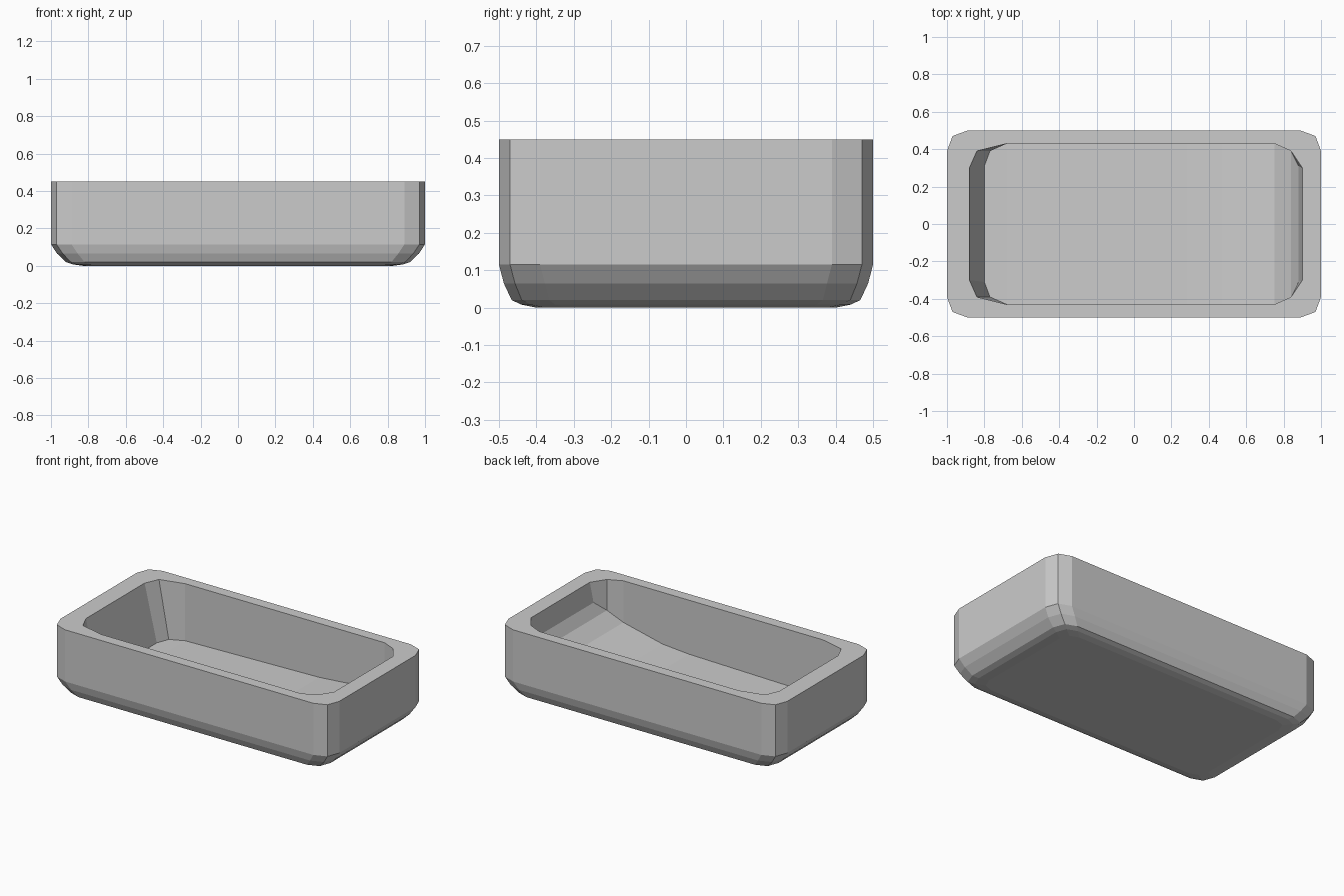
import bpy, bmesh

if "Cube" in bpy.data.objects:
    bpy.data.objects.remove(bpy.data.objects["Cube"])

bm = bmesh.new()


def ring(hx, hy, r, z):
    """Rounded rectangle with three points per corner."""
    k = r * 0.27
    q = [(hx, hy - r), (hx - k, hy - k), (hx - r, hy)]
    pts = q + [(-x, y) for x, y in reversed(q)]
    pts += [(-x, -y) for x, y in pts]
    return [bm.verts.new((x, y, z)) for x, y in pts]


# Outer shell: half length, half width, corner radius, height
outer = [ring(*p) for p in [
    (1.0, 0.5, 0.11, 0.45), (1.0, 0.5, 0.11, 0.115), (0.967, 0.487, 0.11, 0.065),
    (0.92, 0.466, 0.10, 0.02), (0.885, 0.44, 0.09, 0.008), (0.83, 0.40, 0.08, 0.0)]]
n = len(outer[0])
for a, b in zip(outer, outer[1:]):
    for i in range(n):
        j = (i + 1) % n
        bm.faces.new((a[i], b[i], b[j], a[j]))
bm.faces.new(outer[-1])

# Basin stations: rim x, rim half width, floor x, floor half width, floor height
stations = [
    (-0.88, 0.30, -0.80, 0.31, 0.08), (-0.84, 0.39, -0.77, 0.39, 0.08),
    (-0.68, 0.43, -0.68, 0.43, 0.08), (0.28, 0.43, 0.28, 0.43, 0.10),
    (0.47, 0.43, 0.47, 0.43, 0.115), (0.75, 0.43, 0.75, 0.43, 0.18),
    (0.84, 0.39, 0.84, 0.39, 0.25), (0.90, 0.30, 0.88, 0.31, 0.32)]
rows = []
for xt, wt, xb, wb, z in stations:
    rows.append([bm.verts.new(c) for c in
                 [(xt, -wt, 0.45), (xb, -wb, z), (xb, wb, z), (xt, wt, 0.45)]])
for a, b in zip(rows, rows[1:]):
    for i in range(3):
        bm.faces.new((a[i], b[i], b[i + 1], a[i + 1]))
bm.faces.new(rows[0])
bm.faces.new(rows[-1])

# Flat rim between shell and basin
rim = [e for e in bm.edges if e.is_boundary]
rim += [e for e in (bm.edges.new((rows[k][0], rows[k][3])) for k in (0, -1)
                    if not bm.edges.get((rows[k][0], rows[k][3])))]
bmesh.ops.triangle_fill(bm, edges=rim, use_beauty=True)
bmesh.ops.recalc_face_normals(bm, faces=bm.faces[:])

mesh = bpy.data.meshes.new("bathtub")
bm.to_mesh(mesh)
bm.free()
tub = bpy.data.objects.new("bathtub", mesh)
bpy.context.collection.objects.link(tub)
